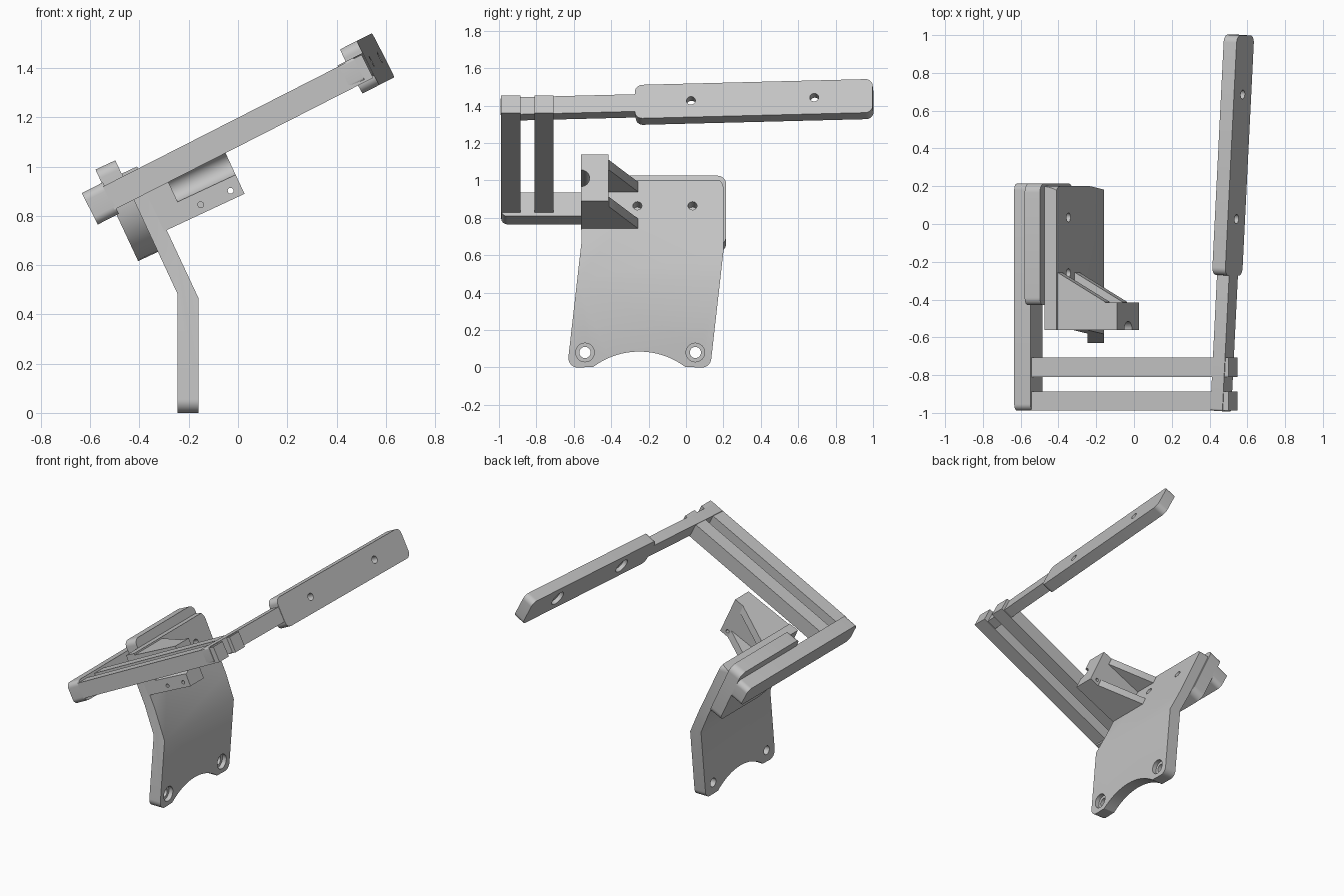
import bpy
import bmesh
import math
from mathutils import Matrix, Vector

cube = bpy.data.objects.get("Cube")
if cube:
    bpy.data.objects.remove(cube, do_unlink=True)

grey = bpy.data.materials.new("light_grey")
grey.use_nodes = True
grey.diffuse_color = (0.55, 0.55, 0.55, 1)
grey.node_tree.nodes["Principled BSDF"].inputs["Base Color"].default_value = (0.55, 0.55, 0.55, 1)

# Working frames: local x runs across the slope, local z up the slope
WORLD = Matrix.Identity(4)
PLATE = Matrix.Rotation(math.radians(-25), 4, "Y")
FRAME = Matrix.Rotation(math.radians(-27), 4, "Y")
PIVOT = Matrix.Translation((1.04, -0.985, 0))
SPLAY = FRAME @ PIVOT @ Matrix.Rotation(math.radians(-3.2), 4, "Z") @ PIVOT.inverted()


def fillet(corners, steps=8):
    """Round the corners of an outline given as (a, b, radius)."""
    out = []
    n = len(corners)
    for i, (a, b, r) in enumerate(corners):
        c = Vector((a, b))
        if r == 0:
            out.append(c)
            continue
        d0 = (Vector(corners[i - 1][:2]) - c).normalized()
        d1 = (Vector(corners[(i + 1) % n][:2]) - c).normalized()
        half = d0.angle(d1) / 2
        centre = c + (d0 + d1).normalized() * r / math.sin(half)
        reach = r / math.tan(half)
        s, e = c + d0 * reach - centre, c + d1 * reach - centre
        sweep = s.angle_signed(e)
        for k in range(steps + 1):
            out.append(centre + Matrix.Rotation(-sweep * k / steps, 2) @ s)
    return out


def prism(name, outline, axis, lo, hi, frame):
    """Extrude an outline along one local axis."""
    place = {"x": lambda a, b, d: (d, a, b),
             "y": lambda a, b, d: (a, d, b),
             "z": lambda a, b, d: (a, b, d)}[axis]
    bm = bmesh.new()
    face = bm.faces.new([bm.verts.new(place(a, b, lo)) for a, b in outline])
    grown = bmesh.ops.extrude_face_region(bm, geom=[face])
    shift = Vector(place(0, 0, hi - lo))
    bmesh.ops.translate(bm, vec=shift, verts=[g for g in grown["geom"] if isinstance(g, bmesh.types.BMVert)])
    bmesh.ops.recalc_face_normals(bm, faces=bm.faces)
    bm.transform(frame)
    mesh = bpy.data.meshes.new(name)
    bm.to_mesh(mesh)
    bm.free()
    mesh.materials.append(grey)
    ob = bpy.data.objects.new(name, mesh)
    bpy.context.collection.objects.link(ob)
    return ob


def rect(a0, a1, b0, b1, r=0.0):
    return fillet([(a0, b0, r), (a1, b0, r), (a1, b1, r), (a0, b1, r)])


def disc(a, b, r, n=24):
    return [(a + r * math.cos(math.tau * k / n), b + r * math.sin(math.tau * k / n)) for k in range(n)]


def cut(ob, tool, operation="DIFFERENCE"):
    """Apply a boolean and discard the tool."""
    mod = ob.modifiers.new("cut", "BOOLEAN")
    mod.object, mod.operation, mod.solver = tool, operation, "EXACT"
    bpy.context.view_layer.update()
    mesh = bpy.data.meshes.new_from_object(ob.evaluated_get(bpy.context.evaluated_depsgraph_get()))
    ob.modifiers.clear()
    ob.data = mesh
    bpy.data.objects.remove(tool, do_unlink=True)


# Bent mounting plate: side outline limited by the bent section
Y0, Y1, ARCH = -0.25, 0.2, 0.41
arch = [(-0.25 + ARCH * math.sin(t), 0.085 - ARCH + ARCH * math.cos(t))
        for t in [math.radians(37 - 74 * k / 16) for k in range(17)]]
mount = prism("mounting_plate", fillet([
    (-0.635, 0, 0.05), (-0.56, 0.66, 0), (-0.56, 1.1, 0),
    (Y1, 1.003, 0.05), (Y1, 0.62, 0), (0.13, 0, 0.05)]) + arch, "x", -0.9, 0.3, WORLD)
up = [PLATE @ Vector((p, 0, 1.08)) for p in (-0.018, 0.051)]
section = [(-0.245, -0.1), (-0.16, -0.1), (-0.16, 0.465),
           (up[1].x, up[1].z), (up[0].x, up[0].z), (-0.245, 0.482)]
cut(mount, prism("section_tool", section, "y", -1, 1, WORLD), "INTERSECT")
for y in (-0.54, 0.05):
    cut(mount, prism("hole_tool", disc(y, 0.08, 0.03), "x", -0.4, 0, WORLD))
    cut(mount, prism("bore_tool", disc(y, 0.08, 0.05), "x", -0.19, 0, WORLD))
for y in (-0.26, 0.035):
    cut(mount, prism("hole_tool", disc(y, 0.93, 0.024), "x", -0.1, 0.2, PLATE))

# Backing plate behind the mounting plate
backing = prism("backing_plate", fillet([
    (-0.43, 0.73, 0.24), (0.215, 0.73, 0.05), (0.215, 1.14, 0.05), (-0.43, 1.14, 0.04)]),
    "x", -0.107, -0.018, PLATE)

# Bracket block with a half-round groove and two cross holes
block = prism("bracket_block", rect(0.04, 0.4, 0.795, 1.07), "y", -0.562, -0.415, PLATE)
cut(block, prism("groove_tool", disc(-0.565, 0.93, 0.05), "x", 0.14, 0.5, PLATE))
for p in (0.22, 0.354):
    cut(block, prism("hole_tool", disc(p, 0.83, 0.012, 12), "y", -0.7, -0.3, PLATE))

# Triangular ribs between the block and the plate
for side, q in (("lower", 0.795), ("upper", 1.012)):
    prism(side + "_rib", [(0.045, -0.42), (0.33, -0.42), (0.33, -0.412), (0.05, -0.255), (0.045, -0.255)],
          "z", q, q + 0.058, PLATE)

# Lower arm and the two crossbars
prism("lower_arm", rect(-0.988, 0.215, 0.94, 1.083, 0.035), "x", -0.16, -0.064, FRAME)
for side, y in (("front", -0.988), ("rear", -0.81)):
    prism(side + "_crossbar", rect(-0.072, 1.107, 0.963, 1.068), "y", y, y + 0.102, FRAME)

# Upper arm with its splayed handle
prism("upper_arm", rect(-0.99, -0.2, 0.97, 1.073, 0.012), "x", 1.0, 1.072, SPLAY)
handle = prism("handle", rect(-0.27, 1.003, 0.926, 1.127, 0.04), "x", 0.998, 1.075, SPLAY)
for y in (0.03, 0.69):
    cut(handle, prism("hole_tool", disc(y, 1.025, 0.024), "x", 0.9, 1.2, SPLAY))
    cut(handle, prism("bore_tool", disc(y, 1.025, 0.052), "x", 0.9, 1.025, SPLAY))

# Smooth the rounded corners, keep real edges crisp
for ob in list(bpy.context.scene.objects):
    if ob.type == "MESH":
        bpy.ops.object.select_all(action="DESELECT")
        ob.select_set(True)
        bpy.context.view_layer.objects.active = ob
        bpy.ops.object.shade_smooth_by_angle(angle=math.radians(30))
